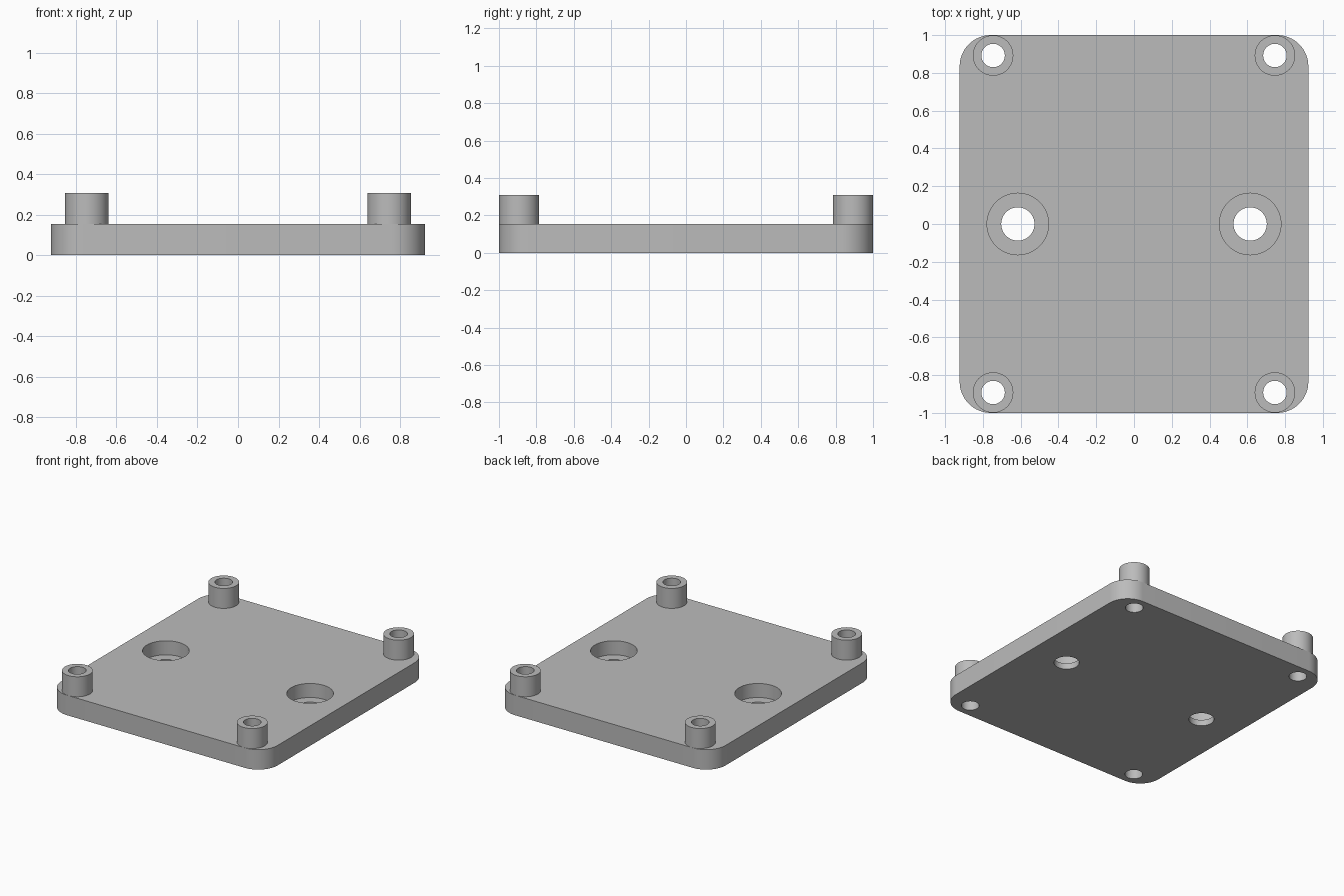
import bpy, bmesh, math

if "Cube" in bpy.data.objects:
    bpy.data.objects.remove(bpy.data.objects["Cube"], do_unlink=True)

HALF_X, HALF_Y, THICK, CORNER = 0.923, 1.0, 0.154, 0.165
POST_X, POST_Y, POST_R, POST_HOLE, POST_TOP = 0.746, 0.892, 0.107, 0.062, 0.308
BORE_X, BORE_R, BORE_HOLE, BORE_FLOOR = 0.615, 0.163, 0.088, 0.046
SEG = 64

grey = bpy.data.materials.new("plain grey")
grey.use_nodes = True
colour = (0.5, 0.5, 0.5, 1)
grey.diffuse_color = colour
grey.node_tree.nodes["Principled BSDF"].inputs["Base Color"].default_value = colour


def make_object(name, bm):
    bmesh.ops.recalc_face_normals(bm, faces=bm.faces)
    mesh = bpy.data.meshes.new(name)
    bm.to_mesh(mesh)
    bm.free()
    mesh.materials.append(grey)
    obj = bpy.data.objects.new(name, mesh)
    bpy.context.collection.objects.link(obj)
    return obj


def lathe(name, profile, x, y):
    """Spin a closed (radius, z) profile around a vertical axis at x, y."""
    bm = bmesh.new()
    rings = []
    for i in range(SEG):
        a = 2 * math.pi * i / SEG
        rings.append([bm.verts.new((x + r * math.cos(a), y + r * math.sin(a), z))
                      for r, z in profile])
    n = len(profile)
    for i, ring in enumerate(rings):
        nxt = rings[(i + 1) % SEG]
        for j in range(n):
            k = (j + 1) % n
            bm.faces.new((ring[j], nxt[j], nxt[k], ring[k]))
    return make_object(name, bm)


def cylinder(name, x, y, radius, z0, z1):
    bm = bmesh.new()
    base = [bm.verts.new((x + radius * math.cos(2 * math.pi * i / SEG),
                          y + radius * math.sin(2 * math.pi * i / SEG), z0))
            for i in range(SEG)]
    extrude(bm, base, z1 - z0)
    return make_object(name, bm)


def extrude(bm, outline, height):
    face = bm.faces.new(outline)
    new = bmesh.ops.extrude_face_region(bm, geom=[face])["geom"]
    bmesh.ops.translate(bm, vec=(0, 0, height),
                        verts=[v for v in new if isinstance(v, bmesh.types.BMVert)])


# Rounded plate
bm = bmesh.new()
outline = []
steps = 16
for q, (sx, sy) in enumerate(((1, 1), (-1, 1), (-1, -1), (1, -1))):
    for i in range(steps + 1):
        a = math.pi / 2 * (q + i / steps)
        outline.append(bm.verts.new((sx * (HALF_X - CORNER) + CORNER * math.cos(a),
                                     sy * (HALF_Y - CORNER) + CORNER * math.sin(a), 0)))
extrude(bm, outline, THICK)
plate = make_object("base_plate", bm)

# Screw holes, and the counterbored holes at mid length
cutters = []
for sx in (-1, 1):
    for sy in (-1, 1):
        cutters.append(cylinder("post_hole_cutter", sx * POST_X, sy * POST_Y,
                                POST_HOLE, -0.1, 0.4))
    cutters.append(cylinder("mount_hole_cutter", sx * BORE_X, 0, BORE_HOLE, -0.1, 0.4))
    cutters.append(cylinder("counterbore_cutter", sx * BORE_X, 0, BORE_R, BORE_FLOOR, 0.4))

bpy.context.view_layer.objects.active = plate
for cutter in cutters:
    mod = plate.modifiers.new("cut", "BOOLEAN")
    mod.operation = "DIFFERENCE"
    mod.solver = "EXACT"
    mod.object = cutter
    bpy.ops.object.modifier_apply(modifier=mod.name)
    bpy.data.objects.remove(cutter, do_unlink=True)

# Hollow corner posts
tube = [(POST_HOLE, THICK), (POST_R, THICK), (POST_R, POST_TOP), (POST_HOLE, POST_TOP)]
parts = [plate]
for sx, side in ((1, "left"), (-1, "right")):
    for sy, end in ((-1, "front"), (1, "back")):
        parts.append(lathe(f"{end}_{side}_post", tube, sx * POST_X, sy * POST_Y))

# Smooth round walls, crisp rims
bpy.ops.object.select_all(action="DESELECT")
for part in parts:
    part.select_set(True)
bpy.context.view_layer.objects.active = plate
bpy.ops.object.shade_smooth_by_angle(angle=math.radians(30))
